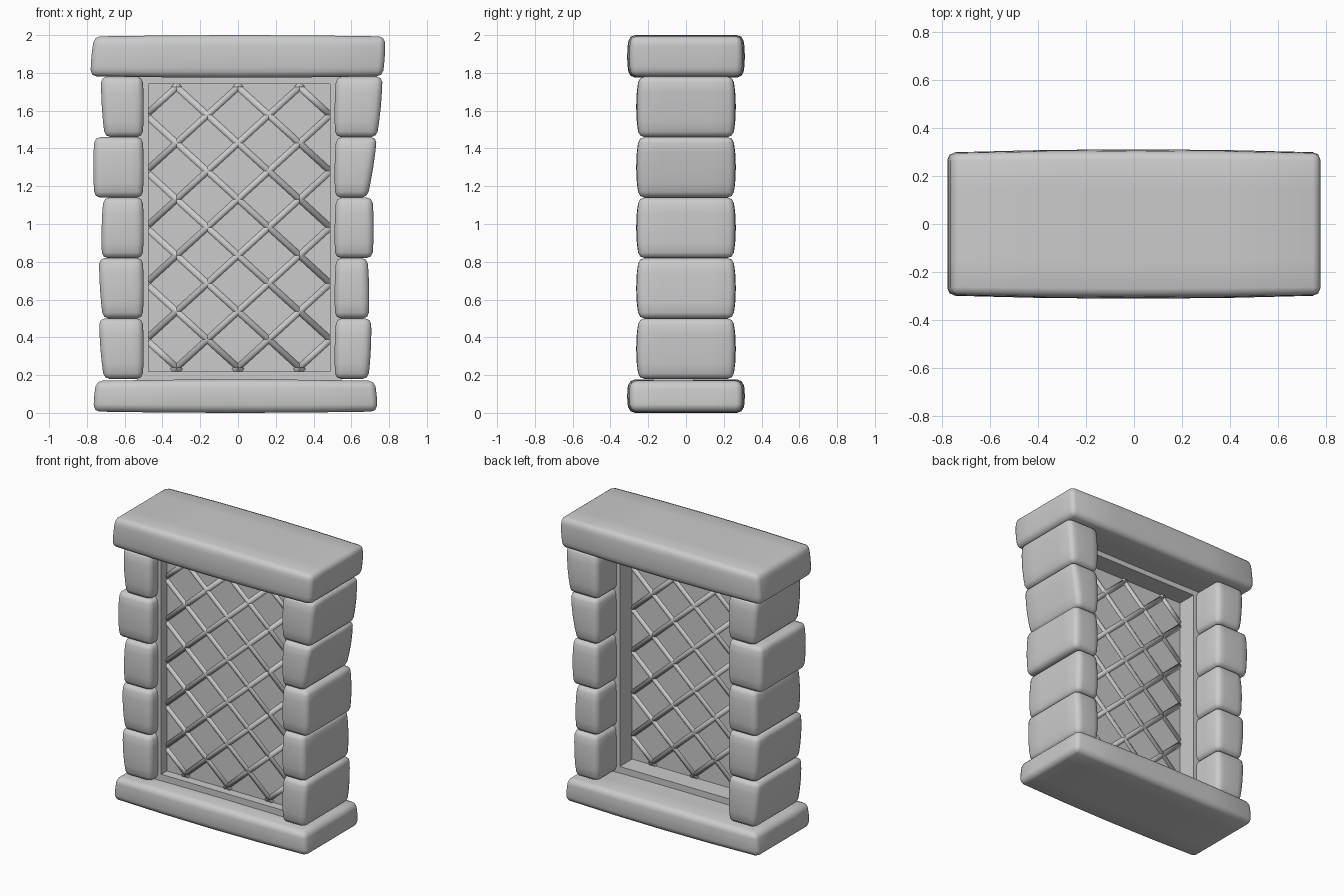
import bpy, bmesh
from mathutils import Vector

cube = bpy.data.objects.get("Cube")
if cube:
    bpy.data.objects.remove(cube, do_unlink=True)

stone = bpy.data.materials.new("stone_grey")
stone.use_nodes = True
GREY = (0.6, 0.6, 0.6, 1)
stone.diffuse_color = GREY
stone.node_tree.nodes["Principled BSDF"].inputs["Base Color"].default_value = GREY


def add_object(name, bm, smooth=True):
    mesh = bpy.data.meshes.new(name)
    bm.to_mesh(mesh)
    bm.free()
    mesh.materials.append(stone)
    mesh.shade_smooth() if smooth else mesh.shade_flat()
    obj = bpy.data.objects.new(name, mesh)
    bpy.context.collection.objects.link(obj)
    return obj


def block(name, low, high, z0, z1, depth, bulge, swell=0.0, round_=0.03):
    """Worn stone block; low and high are the x ranges of its bottom and top."""
    bm = bmesh.new()
    bmesh.ops.create_cube(bm, size=2)
    bmesh.ops.subdivide_edges(bm, edges=bm.edges[:], cuts=3, use_grid_fill=True)
    for v in bm.verts:
        u, w, t = v.co
        k = (t + 1) / 2
        left = low[0] + (high[0] - low[0]) * k
        right = low[1] + (high[1] - low[1]) * k
        puff = (1 - t * t) * (1 - 0.5 * u * u)
        x = (left + right) / 2 + u * ((right - left) / 2 + 0.006 * (1 - t * t))
        y = w * (depth + bulge * puff + swell * (1 - u * u))
        z = z0 + (z1 - z0) * k + t * swell * (1 - u * u)
        v.co = (x, y, z)
    obj = add_object(name, bm)
    bevel = obj.modifiers.new("worn_edges", "BEVEL")
    bevel.width = round_
    bevel.segments = 2
    bevel.limit_method = "ANGLE"
    bevel.angle_limit = 0.9
    return obj


def box(bm, x0, x1, y0, y1, z0, z1):
    made = bmesh.ops.create_cube(bm, size=1)["verts"]
    for v in made:
        v.co = ((x0 + x1) / 2 + v.co.x * (x1 - x0),
                (y0 + y1) / 2 + v.co.y * (y1 - y0),
                (z0 + z1) / 2 + v.co.z * (z1 - z0))


# Lintel and sill
block("lintel", (-0.78, 0.765), (-0.76, 0.777), 1.782, 1.993, 0.293, 0.012, 0.007)
block("sill", (-0.763, 0.735), (-0.748, 0.722), 0.007, 0.17, 0.293, 0.012, 0.007)

# Side columns: outer edge of each stone at its bottom and top
RIGHT = [(0.71, 0.735), (0.715, 0.735), (0.72, 0.712), (0.76, 0.76), (0.705, 0.725)]
LEFT = [(0.69, 0.705), (0.692, 0.685), (0.712, 0.712), (0.685, 0.735), (0.735, 0.765)]
STEP = 0.32
for i in range(5):
    z0 = 0.18 + i * STEP
    z1 = z0 + STEP
    a, b = RIGHT[i]
    block(f"right_stone_{i + 1}", (-a, -0.505), (-b, -0.505), z0, z1, 0.25, 0.014)
    a, b = LEFT[i]
    block(f"left_stone_{i + 1}", (0.515, a), (0.52, b), z0, z1, 0.25, 0.014)

# Window frame, set towards the front
X0, X1, Z0, Z1 = -0.475, 0.487, 0.22, 1.74
FRONT, BACK, PANE_Y = -0.175, 0.04, -0.105
bm = bmesh.new()
for x0, x1 in ((X0 - 0.06, X0), (X1, X1 + 0.06)):
    box(bm, x0, x1, FRONT, BACK, Z0 - 0.06, Z1 + 0.06)
for z0, z1 in ((Z0 - 0.06, Z0), (Z1, Z1 + 0.06)):
    box(bm, X0, X1, FRONT, BACK, z0, z1)
add_object("window_frame", bm, smooth=False)

# Glass pane
bm = bmesh.new()
box(bm, X0 - 0.01, X1 + 0.01, PANE_Y - 0.008, PANE_Y + 0.008, Z0 - 0.01, Z1 + 0.01)
add_object("window_pane", bm, smooth=False)

# Diagonal lattice bars, clipped to the frame opening
DX, DZ, TOP = 0.325, 0.297, 1.725
bm = bmesh.new()
for side in (1, -1):
    slope = side * DZ / DX
    for n in range(-2, 8):
        base = TOP - n * DZ
        xs = sorted(((Z0 - base) / slope, (Z1 - base) / slope))
        xa, xb = max(X0, xs[0]), min(X1, xs[1])
        if xb - xa < 0.05:
            continue
        a = Vector((xa, PANE_Y, base + slope * xa))
        b = Vector((xb, PANE_Y, base + slope * xb))
        made = bmesh.ops.create_cone(bm, cap_ends=True, segments=8, radius1=0.02,
                                     radius2=0.02, depth=(b - a).length)["verts"]
        turn = (b - a).to_track_quat("Z", "Y").to_matrix().to_4x4()
        turn.translation = (a + b) / 2
        bmesh.ops.transform(bm, matrix=turn, verts=made)
add_object("lattice_bars", bm)
